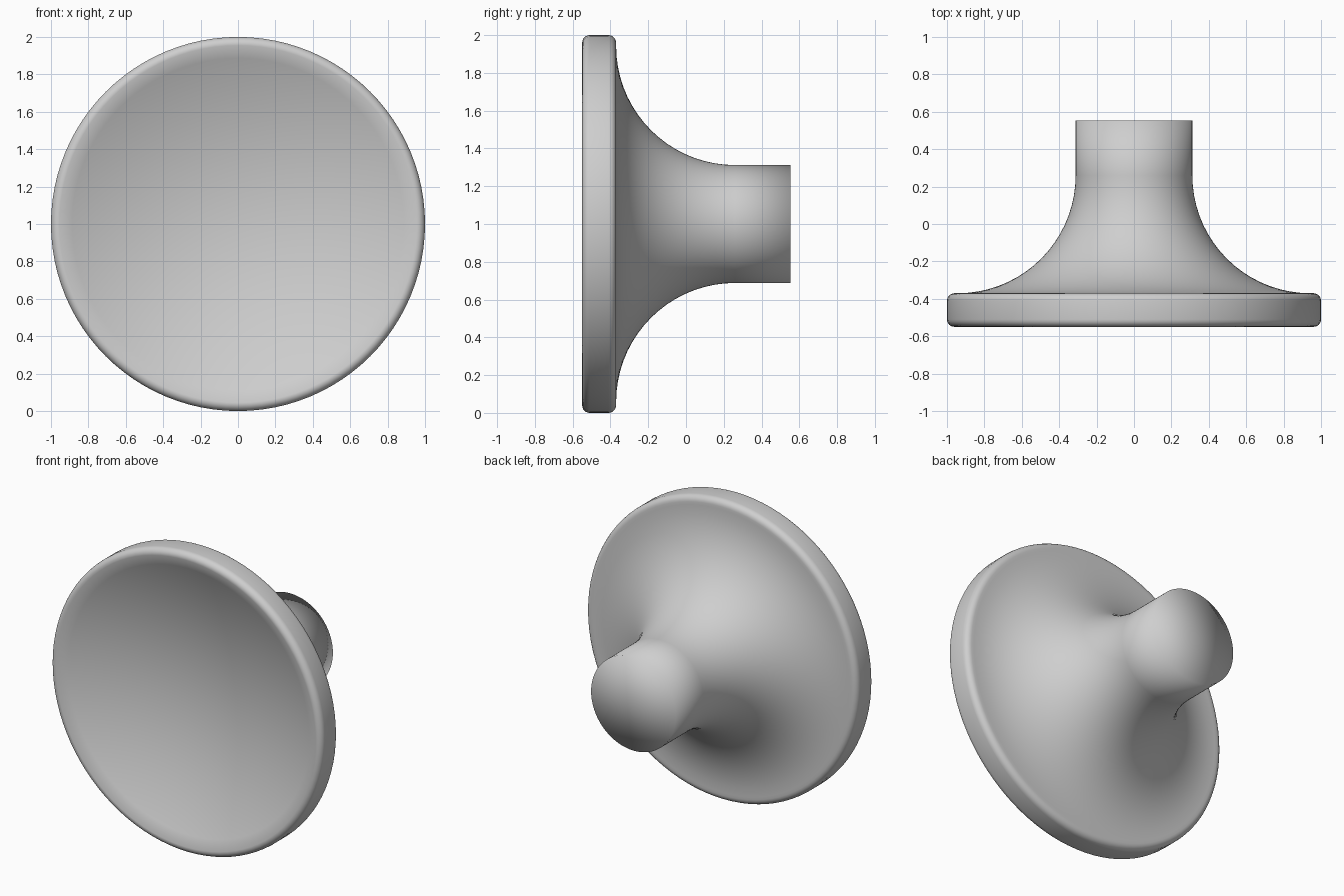
import bpy, bmesh, math

if "Cube" in bpy.data.objects:
    bpy.data.objects.remove(bpy.data.objects["Cube"])

SEGMENTS = 96

grey = bpy.data.materials.new("plain grey")
grey.diffuse_color = (0.62, 0.62, 0.62, 1)
grey.use_nodes = True
grey.node_tree.nodes["Principled BSDF"].inputs["Base Color"].default_value = grey.diffuse_color


def arc(cr, cy, a, b, start, end, steps):
    """Points (radius, y) along an elliptical arc, angles in degrees."""
    pts = []
    for i in range(steps + 1):
        t = math.radians(start + (end - start) * i / steps)
        pts.append((cr + a * math.cos(t), cy + b * math.sin(t)))
    return pts


def lathe(name, profile, centre_z):
    """Revolve (radius, y) points round the y axis; ends close on the axis."""
    bm = bmesh.new()
    rings = []
    for r, y in profile:
        if r < 1e-5:
            rings.append([bm.verts.new((0, y, centre_z))] * SEGMENTS)
        else:
            rings.append([bm.verts.new((r * math.sin(2 * math.pi * k / SEGMENTS), y,
                                        centre_z + r * math.cos(2 * math.pi * k / SEGMENTS)))
                          for k in range(SEGMENTS)])
    for lower, upper in zip(rings, rings[1:]):
        for k in range(SEGMENTS):
            n = (k + 1) % SEGMENTS
            corners = dict.fromkeys((lower[k], lower[n], upper[n], upper[k]))
            bm.faces.new(list(corners))
    bmesh.ops.recalc_face_normals(bm, faces=bm.faces)
    for f in bm.faces:
        f.smooth = True
    mesh = bpy.data.meshes.new(name)
    bm.to_mesh(mesh)
    bm.free()
    mesh.materials.append(grey)
    obj = bpy.data.objects.new(name, mesh)
    bpy.context.collection.objects.link(obj)
    return obj


# Dished front, deepest at the centre
DISH_R, DEPTH = 0.955, 0.22
profile = [(DISH_R * i / 14, -0.55 + DEPTH * (1 - (i / 14) ** 2)) for i in range(15)]
# Rounded outer rim
profile += arc(0.96, -0.51, 0.04, 0.04, -75, 0, 5)
profile += arc(0.96, -0.41, 0.04, 0.04, 0, 90, 5)
# Flare sweeping in to the stem
profile += arc(0.942, 0.26, 0.63, 0.63, -90, -180, 18)
# Straight stem with a flat end
profile += [(0.312, 0.553), (0, 0.553)]

lathe("knob", profile, 1.0)
